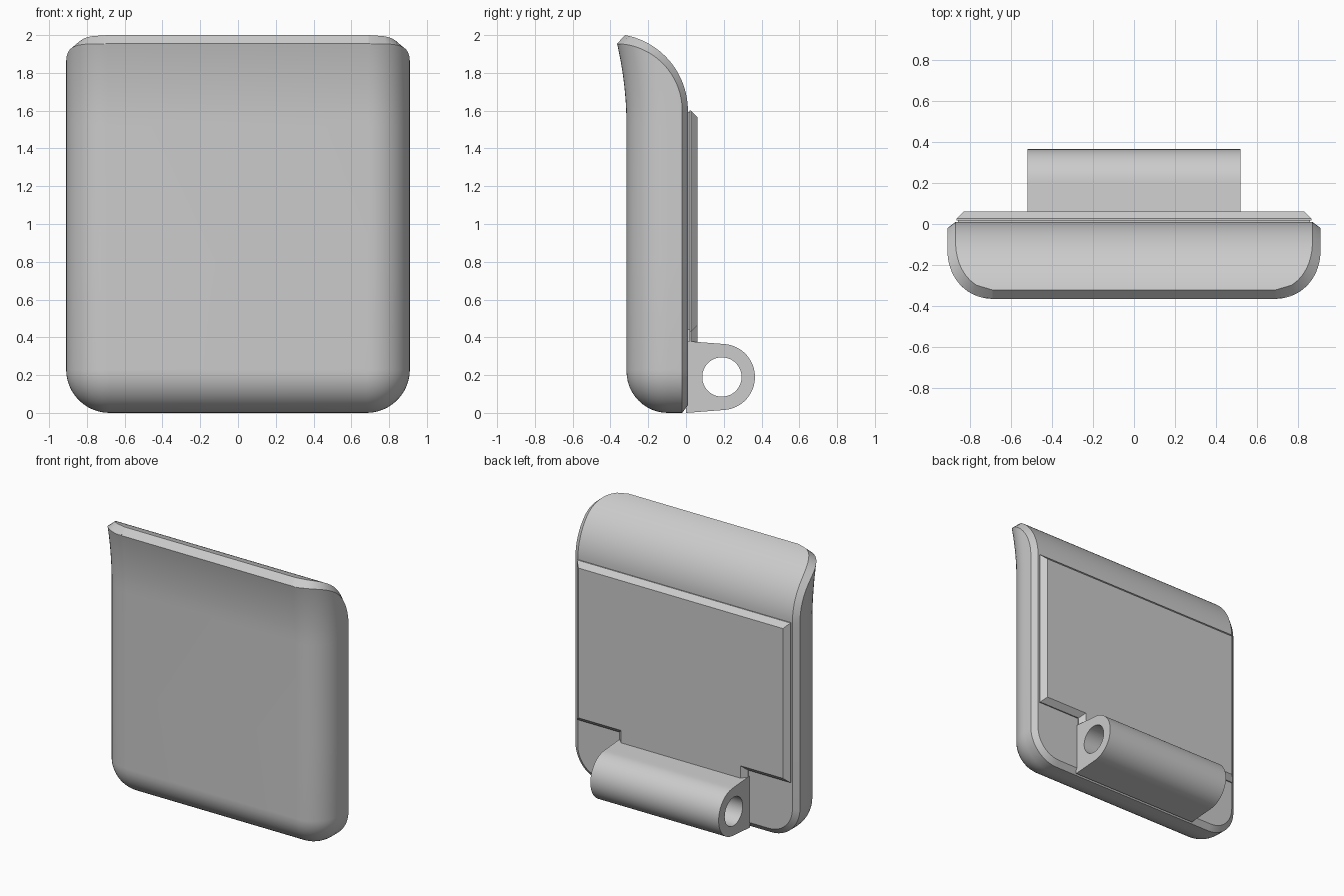
import bpy, bmesh, math
from mathutils import Vector

if "Cube" in bpy.data.objects:
    bpy.data.objects.remove(bpy.data.objects["Cube"])

grey = bpy.data.materials.new("light grey")
grey.diffuse_color = (0.6, 0.6, 0.6, 1)
grey.use_nodes = True
grey.node_tree.nodes["Principled BSDF"].inputs["Base Color"].default_value = grey.diffuse_color


def finish(bm, name):
    bmesh.ops.remove_doubles(bm, verts=bm.verts, dist=0.0002)
    bmesh.ops.dissolve_degenerate(bm, edges=bm.edges, dist=0.0001)
    bmesh.ops.recalc_face_normals(bm, faces=bm.faces)
    me = bpy.data.meshes.new(name)
    bm.to_mesh(me)
    bm.free()
    me.materials.append(grey)
    ob = bpy.data.objects.new(name, me)
    bpy.context.collection.objects.link(ob)
    bpy.ops.object.select_all(action='DESELECT')
    ob.select_set(True)
    bpy.context.view_layer.objects.active = ob
    bpy.ops.object.shade_smooth_by_angle(angle=math.radians(30))
    return ob


# ---- pillow-shaped body: cross-sections swept round a U outline ----
W, R, FIL, CH, ARC = 0.91, 0.23, 0.22, 0.04, 12


def front_y(z):
    return -0.315 - 0.05 * (max(0, z - 1.52) / 0.435) ** 2


def section(o, n, q, p, inset_dir=True):
    """o: outline point (x, z), n: outward normal, q/p: (y, dz) of outer and inner back edge."""
    yf = front_y(o[1])
    t0 = math.asin(min(1, max(0, (yf + FIL - q[0]) / FIL)))
    at = lambda d, y, dz=0: Vector((o[0] - n[0] * d, y, o[1] - n[1] * d + dz))
    d0 = FIL * (1 - math.cos(t0))
    row = [at(d0 + CH * math.cos(t0), p[0], p[1]), at(d0, q[0])]
    for k in range(ARC + 1):
        t = t0 + (math.pi / 2 - t0) * k / ARC
        row.append(at(FIL * (1 - math.cos(t)), yf + FIL - FIL * math.sin(t)))
    return row


side = []                                   # right side, bottom to top
for z in (R, 0.8, 1.52, 1.56):
    side.append(section((W, z), (1, 0), (-0.02, 0), (0.01, 0)))
N = 24
for i in range(N + 1):                      # curled lip
    a, b = math.radians(88.5) * i / N, math.radians(79.3) * i / N
    qy, qz = -0.375 + 0.355 * math.cos(a), 1.6 + 0.355 * math.sin(a)
    py, pz = -0.397 + 0.407 * math.cos(b), 1.6 + 0.407 * math.sin(b)
    side.append(section((W, qz), (1, 0), (qy, 0), (py, pz - qz)))
corner = []                                 # right bottom corner
for i in range(13):
    a = math.pi / 2 * i / 12
    n = (math.sin(a), -math.cos(a))
    corner.append(section((W - R + R * n[0], R + R * n[1]), n, (-0.02, 0), (0.01, 0)))

right = corner + side[1:]
flip = lambda row: [Vector((-v.x, v.y, v.z)) for v in row]
rows = [flip(r) for r in reversed(right)] + right
bm = bmesh.new()
g = [[bm.verts.new(v) for v in r] for r in rows]
for a, b in zip(g, g[1:]):
    for k in range(len(a) - 1):
        bm.faces.new((a[k], a[k + 1], b[k + 1], b[k]))
L, C = len(g), len(side) - 1
for k in (0, -1):                           # back and front panels
    for i in range(C):
        bm.faces.new((g[i][k], g[i + 1][k], g[L - 2 - i][k], g[L - 1 - i][k]))
    bm.faces.new([g[i][k] for i in range(C, L - C)])
bm.faces.new((g[0][0], g[0][-1], g[-1][-1], g[-1][0]))   # lip edge
finish(bm, "body")

# ---- chamfered back plate with a tab above the hinge ----


def outline(c):
    half = [(0.865 - c, 1.6 - c), (0.865 - c, 0.43 + c), (0.52 - c, 0.43 + c), (0.52 - c, 0.37)]
    return half + [(-x, z) for x, z in reversed(half)]


bm = bmesh.new()
loops = [[bm.verts.new((x, y, z)) for x, z in outline(c)]
         for c, y in ((0.008, 0.0), (0.008, 0.018), (0, 0.018), (0, 0.026), (0.036, 0.062))]
for a, b in zip(loops, loops[1:]):
    for i in range(8):
        j = (i + 1) % 8
        bm.faces.new((a[i], a[j], b[j], b[i]))
bm.faces.new(loops[0])
bm.faces.new(loops[-1])
finish(bm, "back_plate")

# ---- hinge barrel with a through hole ----
cy, cz, ro, rh = 0.19, 0.19, 0.175, 0.104
pts = [(cy + ro * math.cos(math.radians(d)), cz + ro * math.sin(math.radians(d)))
       for d in range(-85, 86, 5)]
ends = [pts[-1], (0.0, 0.38), (0.0, 0.0), pts[0]]
for (a, b), n in zip(zip(ends, ends[1:]), (8, 16, 8)):
    for i in range(1, n + 1):
        pts.append((a[0] + (b[0] - a[0]) * i / n, a[1] + (b[1] - a[1]) * i / n))
pts.pop()
hole = []
for y, z in pts:
    a = math.atan2(z - cz, y - cy)
    hole.append((cy + rh * math.cos(a), cz + rh * math.sin(a)))
bm = bmesh.new()
ring = lambda x, prof: [bm.verts.new((x, y, z)) for y, z in prof]
ol, orr, hl, hr = ring(-0.52, pts), ring(0.52, pts), ring(-0.52, hole), ring(0.52, hole)
for a, b in ((ol, orr), (orr, hr), (hr, hl), (hl, ol)):
    for i in range(len(pts)):
        j = (i + 1) % len(pts)
        bm.faces.new((a[i], a[j], b[j], b[i]))
finish(bm, "hinge_barrel")
